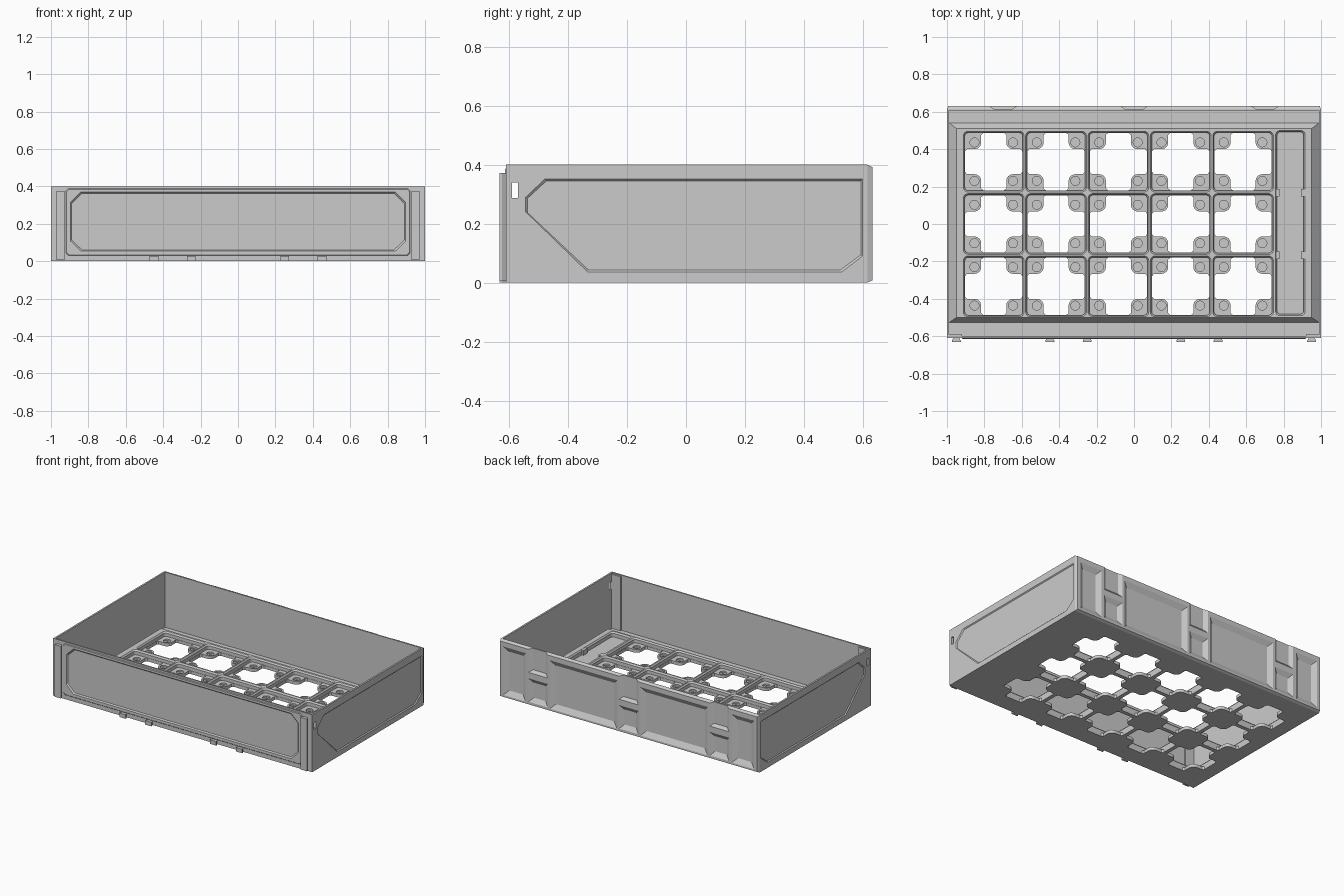
import bpy, bmesh, math

if "Cube" in bpy.data.objects:
    bpy.data.objects.remove(bpy.data.objects["Cube"])

AXES = {'x': lambda u, v, w: (w, u, v), 'y': lambda u, v, w: (u, w, v), 'z': lambda u, v, w: (u, v, w)}


def rect(u0, u1, v0, v1):
    return [(u0, v0), (u1, v0), (u1, v1), (u0, v1)]


def octagon(u0, u1, v0, v1, c):
    return [(u0 + c, v0), (u1 - c, v0), (u1, v0 + c), (u1, v1 - c),
            (u1 - c, v1), (u0 + c, v1), (u0, v1 - c), (u0, v0 + c)]


def rounded(u0, u1, v0, v1, r, n=4):
    pts = []
    for k, (cu, cv) in enumerate(rect(u0 + r, u1 - r, v0 + r, v1 - r)):
        for i in range(n + 1):
            a = math.radians(180 + 90 * k + 90 * i / n)
            pts.append((cu + r * math.cos(a), cv + r * math.sin(a)))
    return pts


def circle(u, v, r, n=20):
    return [(u + r * math.cos(2 * math.pi * i / n), v + r * math.sin(2 * math.pi * i / n)) for i in range(n)]


def inset(pts, d):
    us, vs = [p[0] for p in pts], [p[1] for p in pts]
    cu, cv = (min(us) + max(us)) / 2, (min(vs) + max(vs)) / 2
    su, sv = 1 - 2 * d / (max(us) - min(us)), 1 - 2 * d / (max(vs) - min(vs))
    return [(cu + (u - cu) * su, cv + (v - cv) * sv) for u, v in pts]


def solid(name, lofts, axis='z'):
    """One object from several lofts; a loft is a list of (outline, position on axis)."""
    bm = bmesh.new()
    for rings in lofts:
        vs = [[bm.verts.new(AXES[axis](u, v, w)) for u, v in pts] for pts, w in rings]
        n = len(vs[0])
        for a, b in zip(vs, vs[1:]):
            for i in range(n):
                bm.faces.new((a[i], a[(i + 1) % n], b[(i + 1) % n], b[i]))
        bm.faces.new(vs[0][::-1])
        bm.faces.new(vs[-1])
    bmesh.ops.recalc_face_normals(bm, faces=bm.faces)
    me = bpy.data.meshes.new(name)
    bm.to_mesh(me)
    bm.free()
    ob = bpy.data.objects.new(name, me)
    bpy.context.collection.objects.link(ob)
    return ob


def combine(target, tool, op='DIFFERENCE'):
    m = target.modifiers.new(tool.name, 'BOOLEAN')
    m.operation, m.solver, m.object = op, 'EXACT', tool
    bpy.context.view_layer.objects.active = target
    bpy.ops.object.modifier_apply(modifier=m.name)
    bpy.data.objects.remove(tool)


def prism(pts, a, b):
    return [(pts, a), (pts, b)]


# Outer block with chamfered back, hollowed out
outer = rect(-1, 1, 0, 0.4)
tray = solid('drawer_tray', [[(outer, -0.610), (outer, 0.615), (inset(outer, 0.008), 0.632)]], 'y')
combine(tray, solid('cavity', [prism(rect(-0.988, 0.988, -0.6, 0.607), 0.015, 0.5)]))

# Raised floor plate with sloping border
combine(tray, solid('plate', [[(rect(-0.993, 0.993, -0.53, 0.545), 0.01),
                               (rect(-0.95, 0.95, -0.5, 0.51), 0.055)]]), 'UNION')

# Floor grid: 5 x 3 cells with clover openings and four round sockets each
P = 1 / 3
centres = [(-0.75 + P * i, P * j) for i in range(5) for j in (-1, 0, 1)]
quad = [(0.153, 0.055), (0.143, 0.067)]
for i in range(7):
    a = math.radians(270 - 15 * i)
    quad.append((0.103 + 0.036 * math.cos(a), 0.103 + 0.036 * math.sin(a)))
quad += [(0.067, 0.143), (0.055, 0.153)]
clover = []
for k in range(4):
    c, s = [(1, 0), (0, 1), (-1, 0), (0, -1)][k]
    clover += [(u * c - v * s, u * s + v * c) for u, v in quad]
cells, openings, sockets, pins = [], [], [], []
for x, y in centres:
    top = rounded(x - 0.163, x + 0.163, y - 0.163, y + 0.163, 0.025)
    low = rounded(x - 0.155, x + 0.155, y - 0.155, y + 0.155, 0.02)
    cells.append([(low, 0.022), (low, 0.045), (top, 0.056)])
    openings.append(prism([(x + u, y + v) for u, v in clover], -0.02, 0.03))
    for sx in (-0.103, 0.103):
        for sy in (-0.103, 0.103):
            sockets.append(prism(circle(x + sx, y + sy, 0.024), 0.012, 0.03))
            pins.append(prism(circle(x + sx, y + sy, 0.009, 10), 0.006, 0.03))
combine(tray, solid('cells', cells))
combine(tray, solid('openings', openings))
combine(tray, solid('sockets', sockets))
combine(tray, solid('pins', pins))

# Long side trough beside the grid
trough = rounded(0.757, 0.915, -0.49, 0.5, 0.02)
combine(tray, solid('trough', [[(inset(trough, 0.008), 0.02), (inset(trough, 0.008), 0.045), (trough, 0.056)]]))
solid('trough_nubs', [prism(rect(x - 0.012, x + 0.012, y - 0.02, y + 0.02), 0.015, 0.054)
                      for x in (0.767, 0.905) for y in (-0.1667, 0.1667)])

# Front frame with recessed octagonal panel
combine(tray, solid('frame', [[(octagon(-0.92, 0.92, 0.03, 0.388, 0.012), -0.604),
                               (octagon(-0.92, 0.92, 0.03, 0.388, 0.012), -0.610),
                               (octagon(-0.916, 0.916, 0.034, 0.384, 0.012), -0.614)]], 'y'), 'UNION')
panel = octagon(-0.897, 0.897, 0.053, 0.37, 0.055)
combine(tray, solid('front_panel', [[(panel, -0.615), (inset(panel, 0.008), -0.606)]], 'y'))

# Recessed panels on both sides
side = [(-0.545, 0.24), (-0.335, 0.036), (0.53, 0.036), (0.6, 0.09), (0.6, 0.352), (-0.48, 0.352), (-0.545, 0.29)]
for s in (-1, 1):
    combine(tray, solid('side_panel', [[(side, s * 1.001), (inset(side, 0.007), s * 0.994)]], 'x'))

# Back wall: tapered pockets, small lower pockets and open notches at the top
pockets = []
for x0, x1 in ((-0.97, -0.795), (-0.61, -0.09), (0.09, 0.61), (0.795, 0.97)):
    p = rect(x0, x1, 0.02, 0.36)
    pockets.append([(p, 0.6325), (inset(p, 0.035), 0.613)])
for x in (-0.7, 0, 0.7):
    p = rect(x - 0.075, x + 0.075, 0.025, 0.19)
    pockets.append([(p, 0.6325), (inset(p, 0.03), 0.613)])
    n = rect(x - 0.075, x + 0.075, 0.23, 0.42)
    m = rect(x - 0.05, x + 0.05, 0.25, 0.42)
    pockets.append([(n, 0.6325), (m, 0.616)])
combine(tray, solid('pockets', pockets, 'y'))

# Posts inside the front corners
for s in (-1, 1):
    combine(tray, solid('post', [prism(rect(s * 0.955 - 0.036, s * 0.955 + 0.036, -0.604, -0.59), 0.01, 0.392)]), 'UNION')

# Catch holes through both sides
combine(tray, solid('catch_hole', [prism(rect(-0.59, -0.57, 0.288, 0.34), -1.1, 1.1)], 'x'))


# Dovetail rails and feet on the front
def dovetail(x):
    return [(x - 0.013, -0.606), (x + 0.013, -0.606), (x + 0.024, -0.624),
            (x + 0.024, -0.632), (x - 0.024, -0.632), (x - 0.024, -0.624)]


solid('front_rails', [prism(dovetail(x), 0.008, 0.372) for x in (-0.95, 0.95)])
solid('front_pegs', [prism(dovetail(x), 0, 0.028) for x in (-0.45, -0.25, 0.25, 0.45)])
